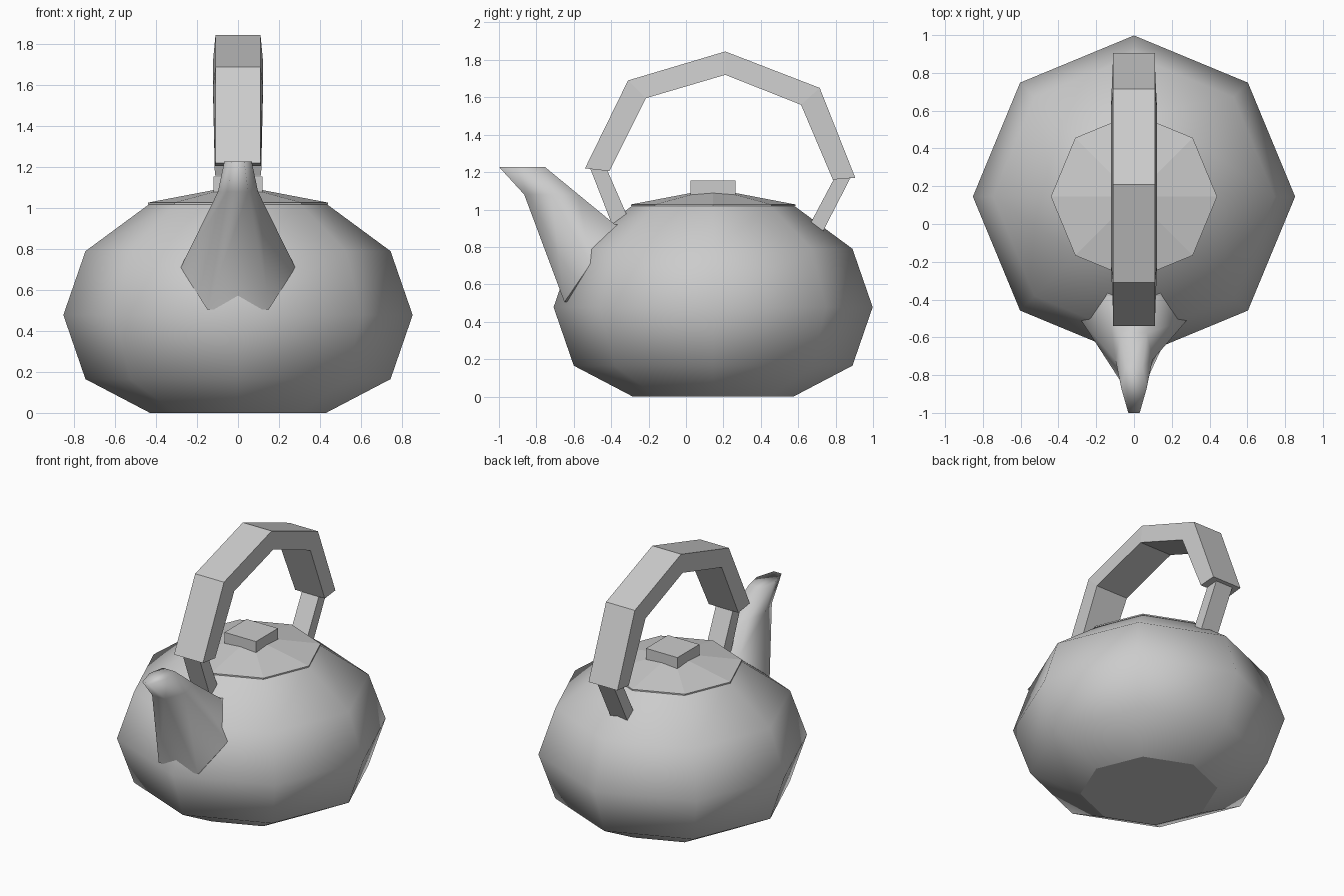
import bpy, bmesh, math
from mathutils import Vector

cube = bpy.data.objects.get("Cube")
if cube:
    bpy.data.objects.remove(cube, do_unlink=True)

grey = bpy.data.materials.new("plain_grey")
grey.use_nodes = True
tone = (0.6, 0.6, 0.6, 1)
grey.diffuse_color = tone
grey.node_tree.nodes["Principled BSDF"].inputs["Base Color"].default_value = tone

CENTRE_Y = 0.145


def loft(name, rings, smooth=False, flat_caps=True):
    """Skin closed rings of equal length, and cap both ends."""
    bm = bmesh.new()
    loops = [[bm.verts.new(p) for p in ring] for ring in rings]
    n = len(loops[0])
    for a, b in zip(loops, loops[1:]):
        for i in range(n):
            j = (i + 1) % n
            bm.faces.new((a[i], a[j], b[j], b[i])).smooth = smooth
    for cap in (loops[0], loops[-1]):
        face = bm.faces.new(cap)
        face.smooth = smooth
        if flat_caps:
            for e in face.edges:
                e.smooth = False
    bmesh.ops.recalc_face_normals(bm, faces=bm.faces)
    mesh = bpy.data.meshes.new(name)
    bm.to_mesh(mesh)
    bm.free()
    mesh.materials.append(grey)
    obj = bpy.data.objects.new(name, mesh)
    bpy.context.collection.objects.link(obj)
    return obj


def octagon(r, z):
    return [(r * math.cos(k * math.pi / 4),
             CENTRE_Y + r * math.sin(k * math.pi / 4), z) for k in range(8)]


def strip(corners):
    """Ring across x from (half width, y, z) pairs: outer then inner."""
    (wo, yo, zo), (wi, yi, zi) = corners
    return [(-wo, yo, zo), (wo, yo, zo), (wi, yi, zi), (-wi, yi, zi)]


# Eight-sided body
loft("body", [octagon(r, z) for r, z in
              ((0.43, 0), (0.745, 0.165), (0.853, 0.478), (0.745, 0.79), (0.43, 1.022))],
     smooth=True)

# Shallow lid with a slight overhang
loft("lid", [octagon(r, z) for r, z in
             ((0.44, 1.018), (0.44, 1.027), (0.12, 1.088), (0.04, 1.095))])

# Square knob
k = 0.12
loft("lid_knob", [[(x, CENTRE_Y + y, z) for x, y in ((-k, -k), (k, -k), (k, k), (-k, k))]
                  for z in (1.07, 1.155)])

# Faceted grip, a little wider along its inner edge
outer = ((-0.54, 1.22), (-0.31, 1.69), (0.21, 1.845), (0.715, 1.65), (0.905, 1.17))
inner = ((-0.41, 1.205), (-0.215, 1.595), (0.21, 1.72), (0.615, 1.56), (0.785, 1.16))
loft("handle_grip", [strip(((0.11, *o), (0.122 if 0 < i < 4 else 0.113, *p)))
                     for i, (o, p) in enumerate(zip(outer, inner))])

# Slim arms joining the grip to the body
w = 0.065
loft("front_handle_arm", [strip(((w, -0.52, 1.24), (w, -0.43, 1.23))),
                          strip(((w, -0.38, 0.88), (w, -0.29, 0.91)))])
loft("rear_handle_arm", [strip(((w, 0.89, 1.19), (w, 0.80, 1.18))),
                         strip(((w, 0.71, 0.84), (w, 0.63, 0.86)))])


# Six-sided spout: each ring is bottom, side and top points, mirrored
def hexagon(half):
    return [Vector(p) for p in half] + [Vector((-x, y, z)) for x, y, z in reversed(half)]


base = hexagon(((0.15, -0.65, 0.505), (0.28, -0.51, 0.71), (0.14, -0.38, 0.92)))
neck = hexagon(((0.05, -0.865, 1.08), (0.098, -0.72, 1.08), (0.07, -0.575, 1.08)))
tip = hexagon(((0.03, -1.0, 1.228), (0.067, -0.87, 1.228), (0.045, -0.755, 1.228)))
root = [b + Vector((0, 0.1, 0)) for b in base]
spout = loft("spout", [root, base, neck, tip], smooth=True, flat_caps=False)
for e in spout.data.edges:
    # Crisp rim where the spout meets the body
    if all(spout.data.vertices[v].index in range(6, 12) for v in e.vertices):
        e.use_edge_sharp = True
